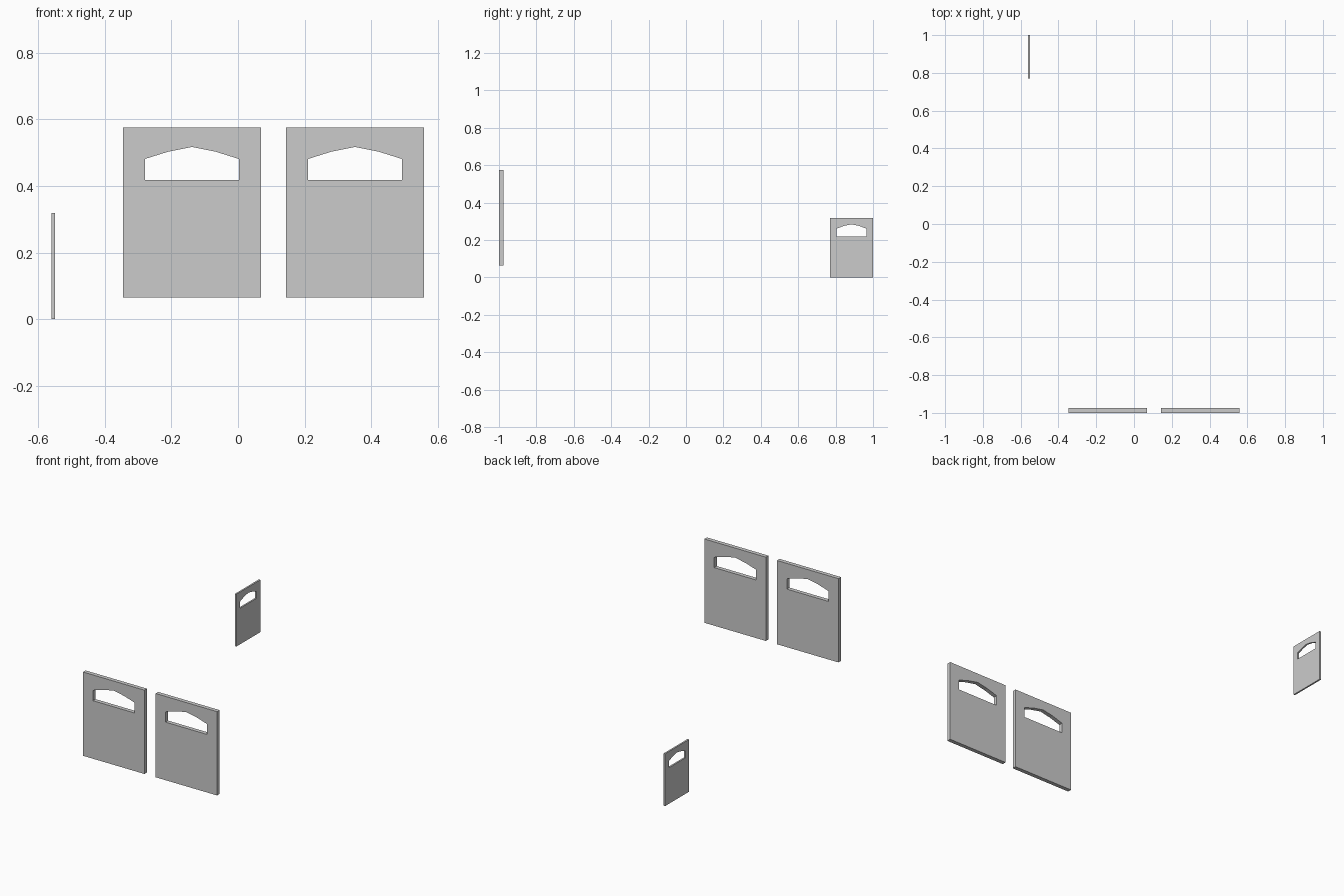
import bpy
from mathutils import Matrix

if "Cube" in bpy.data.objects:
    bpy.data.objects.remove(bpy.data.objects["Cube"])


def door_panel(name, size, window, thickness, matrix):
    """Flat panel with an arched window, profile in local x/z, thickness along +y."""
    w, h = size[0] / 2, size[1]
    hw, sill, spring, shoulder, crown = window
    # window outline, then the matching points on the panel outline
    inner = [(-hw, sill), (hw, sill), (hw, spring), (hw / 2, shoulder),
             (0, crown), (-hw / 2, shoulder), (-hw, spring)]
    outer = [(-w, 0), (w, 0), (w, h), (hw / 2, h), (0, h), (-hw / 2, h), (-w, h)]
    n = len(inner)
    verts = [(x, y, z) for y in (0, thickness) for loop in (outer, inner) for x, z in loop]
    faces = []
    for i in range(n):
        j = (i + 1) % n
        of, inf, ob, inb = ((i + k * n, j + k * n) for k in range(4))
        faces += [
            (of[0], of[1], inf[1], inf[0]),    # front
            (ob[1], ob[0], inb[0], inb[1]),    # back
            (of[1], of[0], ob[0], ob[1]),      # outer edge
            (inf[0], inf[1], inb[1], inb[0]),  # window reveal
        ]
    mesh = bpy.data.meshes.new(name)
    mesh.from_pydata(verts, [], faces)
    mesh.transform(matrix)
    mesh.update()
    obj = bpy.data.objects.new(name, mesh)
    bpy.context.collection.objects.link(obj)
    return obj


# Pair of wide doors at the front
for name, x in (("left_front_door", -0.1385), ("right_front_door", 0.3515)):
    door_panel(name, (0.415, 0.511), (0.141, 0.354, 0.417, 0.439, 0.453), 0.025,
               Matrix.Translation((x, -1, 0.0645)))

# Small door at the back, facing sideways
door_panel("side_door", (0.23, 0.319), (0.08, 0.22, 0.261, 0.276, 0.284), 0.01,
           Matrix.Translation((-0.55, 0.885, 0)) @ Matrix.Rotation(1.5707963, 4, 'Z'))
